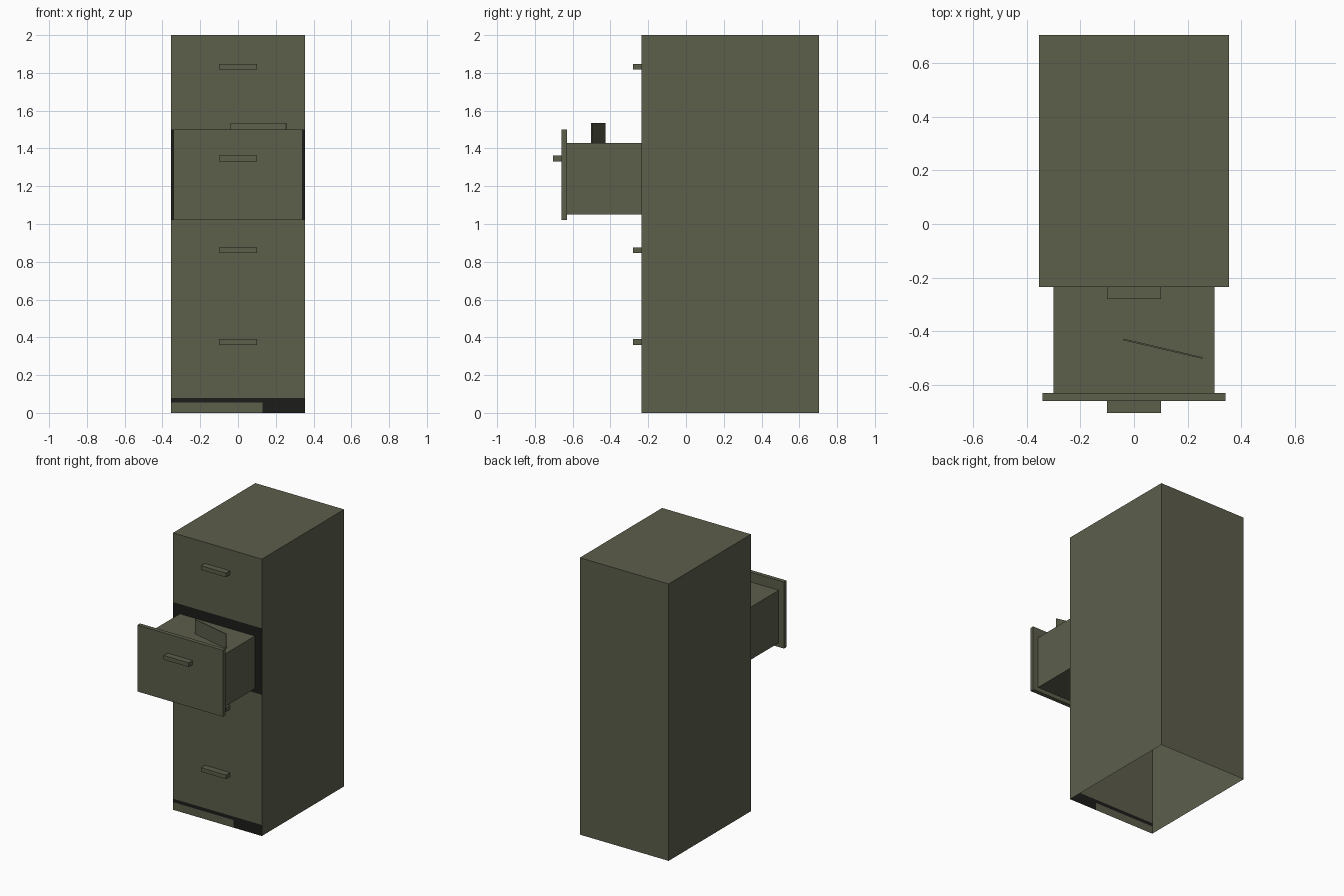
import bpy
import bmesh
import math
from mathutils import Vector, Matrix

old = bpy.data.objects.get("Cube")
if old:
    bpy.data.objects.remove(old, do_unlink=True)


def make_material(name, rgb):
    mat = bpy.data.materials.new(name)
    mat.use_nodes = True
    color = (*rgb, 1)
    mat.diffuse_color = color
    mat.node_tree.nodes["Principled BSDF"].inputs["Base Color"].default_value = color
    return mat


olive = make_material("olive metal", (0.107, 0.112, 0.071))
black = make_material("dark interior", (0.012, 0.012, 0.011))


def box_mesh(lo, hi, turn=0):
    lo, hi = Vector(lo), Vector(hi)
    bm = bmesh.new()
    place = (Matrix.Translation((lo + hi) / 2) @ Matrix.Rotation(turn, 4, "Z")
             @ Matrix.Diagonal((*(hi - lo), 1)))
    bmesh.ops.create_cube(bm, size=1, matrix=place)
    return bm


def finish(name, bm, mats=(olive,)):
    mesh = bpy.data.meshes.new(name)
    bm.to_mesh(mesh)
    bm.free()
    for mat in mats:
        mesh.materials.append(mat)
    obj = bpy.data.objects.new(name, mesh)
    bpy.context.collection.objects.link(obj)
    return obj


def box(name, lo, hi, turn=0):
    return finish(name, box_mesh(lo, hi, turn))


FRONT = -0.235
OPEN_FRONT = -0.66
HALF = 0.355

# Cabinet shell, open underneath
shell = box_mesh((-HALF, FRONT, 0), (HALF, -0.705 + 1.41, 2))
shell.faces.ensure_lookup_table()
bottom = [f for f in shell.faces if f.normal.z < -0.9]
bmesh.ops.delete(shell, geom=bottom, context="FACES_ONLY")


# Cut the front into the drawer opening and the shadowed base
def cut_front(co, normal):
    faces = [f for f in shell.faces if f.normal.y < -0.9]
    edges = {e for f in faces for e in f.edges}
    verts = {v for f in faces for v in f.verts}
    bmesh.ops.bisect_plane(shell, geom=[*faces, *edges, *verts],
                           plane_co=co, plane_no=normal)


for z in (0.055, 0.08, 1.02, 1.5):
    cut_front((0, 0, z), (0, 0, 1))
cut_front((0.13, 0, 0), (1, 0, 0))
for face in shell.faces:
    if face.normal.y < -0.9:
        c = face.calc_center_median()
        opening = 1.02 < c.z < 1.5
        base = c.z < 0.08 and (c.x > 0.13 or c.z > 0.055)
        face.material_index = int(opening or base)
finish("cabinet_shell", shell, (olive, black))

# Pulled-out drawer
box("drawer_body", (-0.3, -0.632, 1.05), (0.3, FRONT, 1.43))
box("drawer_front", (-0.342, OPEN_FRONT, 1.02), (0.342, -0.63, 1.5))

# File sheet standing in the drawer
box("file_sheet", (-0.044, -0.468, 1.42), (0.259, -0.462, 1.535), math.radians(-13.2))

# One handle for each drawer
for i in range(4):
    z = 0.375 + 0.486 * i
    y = OPEN_FRONT if i == 2 else FRONT
    box(f"handle_{i + 1}", (-0.1, y - 0.045, z - 0.015), (0.1, y, z + 0.015))
